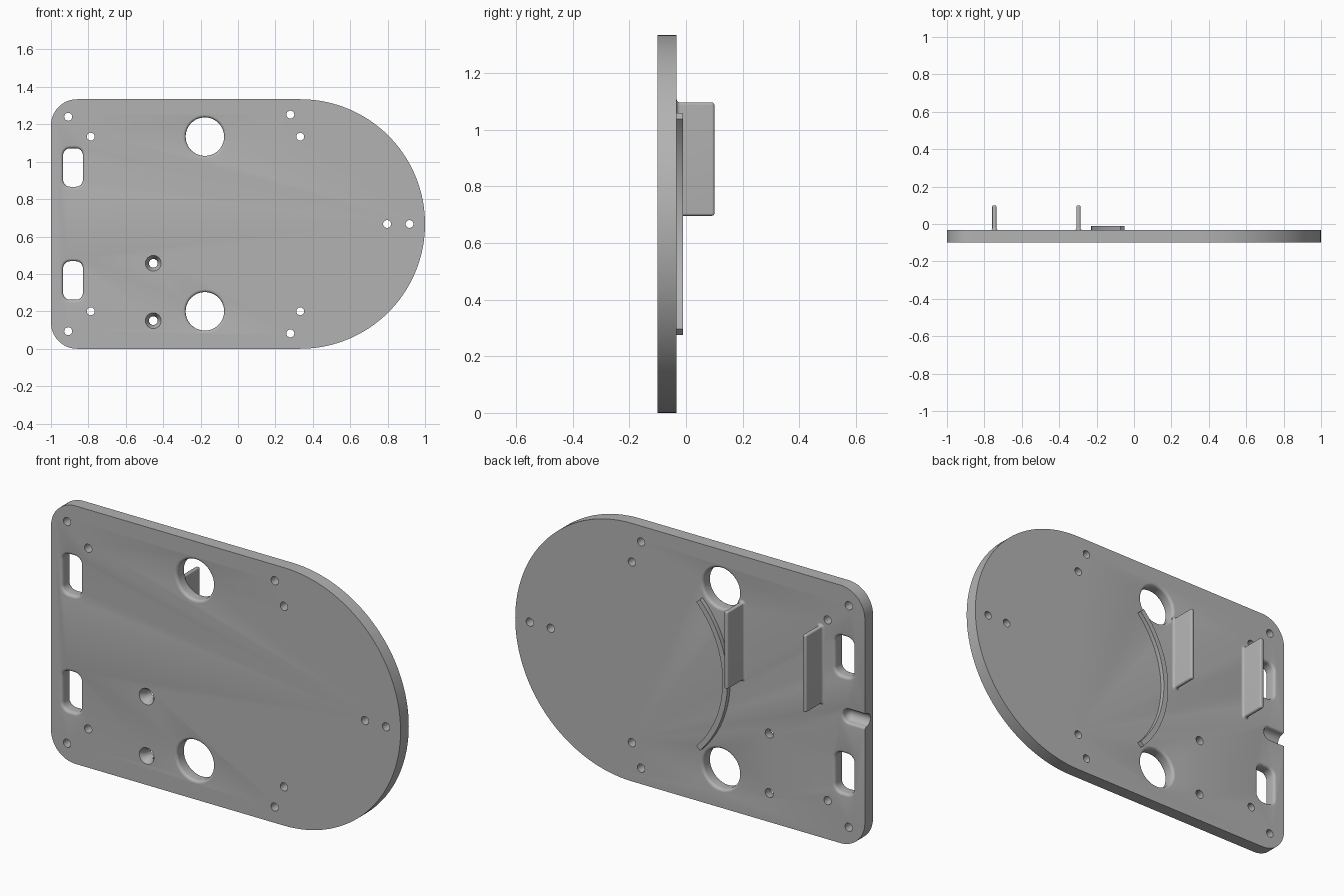
import bpy, bmesh
from math import sin, cos, pi, radians

cube = bpy.data.objects.get("Cube")
if cube:
    bpy.data.objects.remove(cube, do_unlink=True)

grey = bpy.data.materials.new("plain grey")
grey.use_nodes = True
COLOUR = (0.45, 0.45, 0.45, 1)
grey.diffuse_color = COLOUR
grey.node_tree.nodes["Principled BSDF"].inputs["Base Color"].default_value = COLOUR

FRONT, BACK, MID = -0.1, -0.033, 0.667


def arc(cx, cz, r, a, b, n=10):
    """Points along an arc in the x-z plane, angles in degrees."""
    steps = [radians(a + (b - a) * i / n) for i in range(n + 1)]
    return [(cx + r * cos(t), cz + r * sin(t)) for t in steps]


def rounded(cx, cz, w, h, r, grow=0.0):
    """Rounded rectangle outline; a circle when w = h = 2r."""
    dx, dz, r = w / 2 - r, h / 2 - r, max(r + grow, 0.001)
    pts = []
    for i, (sx, sz) in enumerate([(1, 1), (-1, 1), (-1, -1), (1, -1)]):
        # tiny inset keeps neighbouring corner points apart
        pts += arc(cx + sx * dx, cz + sz * dz, r, 90 * i + 0.5, 90 * i + 89.5)
    return pts


def loft(bm, sections):
    """Closed skin through (y, outline) sections."""
    rings = [[bm.verts.new((x, y, z)) for x, z in pts] for y, pts in sections]
    n = len(rings[0])
    for a, b in zip(rings, rings[1:]):
        for i in range(n):
            j = (i + 1) % n
            bm.faces.new((a[i], a[j], b[j], b[i]))
    bm.faces.new(rings[0][::-1])
    bm.faces.new(rings[-1])


def make(name, bm):
    bmesh.ops.recalc_face_normals(bm, faces=bm.faces)
    mesh = bpy.data.meshes.new(name)
    bm.to_mesh(mesh)
    bm.free()
    mesh.materials.append(grey)
    obj = bpy.data.objects.new(name, mesh)
    bpy.context.collection.objects.link(obj)
    return obj


def activate(obj):
    bpy.ops.object.select_all(action='DESELECT')
    obj.select_set(True)
    bpy.context.view_layer.objects.active = obj


def smooth(obj):
    activate(obj)
    bpy.ops.object.shade_smooth_by_angle(angle=radians(35))


def fillet(y, r, side, n=5):
    """(y, grow) steps of a rounded rim that flares towards a face at y."""
    steps = [pi / 2 * i / n for i in range(n + 1)]
    return [(y - side * r * (1 - cos(t)), r * (1 - sin(t))) for t in steps]


# Base plate with one half-round end
bm = bmesh.new()
outline = (arc(0.333, MID, MID, -90, 90, 64)
           + arc(-0.86, 2 * MID - 0.14, 0.14, 90, 180, 16)
           + arc(-0.86, 0.14, 0.14, 180, 270, 16))
loft(bm, [(FRONT, outline), (BACK, outline)])
plate = make("base_plate", bm)

# All cut-outs gathered in one cutter
bm = bmesh.new()
R = 0.015
through = ([(FRONT - 0.05, R)] + fillet(FRONT, R, -1)
           + fillet(BACK, R, 1)[::-1] + [(BACK + 0.05, R)])
for s in (-1, 1):
    # large round holes and rectangular slots with rounded rims
    for x, dz, w, h, r in [(-0.177, 0.467, 0.206, 0.206, 0.103),
                           (-0.882, 0.302, 0.106, 0.206, 0.038)]:
        loft(bm, [(y, rounded(x, MID + s * dz, w, h, r, g)) for y, g in through])
    # small screw holes
    for x, dz in [(-0.908, 0.573), (-0.787, 0.467), (0.28, 0.585), (0.333, 0.467)]:
        loft(bm, [(y, rounded(x, MID + s * dz, 0.042, 0.042, 0.021))
                  for y in (FRONT - 0.05, BACK + 0.05)])
for x in (0.797, 0.917):
    loft(bm, [(y, rounded(x, MID, 0.042, 0.042, 0.021))
              for y in (FRONT - 0.05, BACK + 0.05)])
# countersunk holes
for z in (0.457, 0.15):
    loft(bm, [(y, rounded(-0.453, z, 0.046, 0.046, 0.023, g))
              for y, g in [(FRONT - 0.02, 0.019), (FRONT, 0.019),
                           (FRONT + 0.03, 0), (BACK + 0.05, 0)]])
# half-round cable groove at the straight edge of the back
rim, gr = 0.012, 0.034
groove = [(BACK + 0.05, rim)] + fillet(BACK, rim, 1)
groove += [(BACK - rim - gr * sin(t), gr * (cos(t) - 1))
           for t in [radians(a) for a in (15, 30, 45, 60, 75, 85)]]
loft(bm, [(y, rounded(-1.0, MID, 0.25, 2 * gr, gr, g)) for y, g in groove])
cutter = make("hole_cutter", bm)
cutter.hide_render = True

cut = plate.modifiers.new("holes", 'BOOLEAN')
cut.operation = 'DIFFERENCE'
cut.solver = 'EXACT'
cut.object = cutter
activate(plate)
bpy.ops.object.modifier_apply(modifier=cut.name)
bpy.data.objects.remove(cutter, do_unlink=True)
smooth(plate)

# Curved rib on the back
bm = bmesh.new()
rib = arc(0.333, MID, 0.563, 136, 224, 40) + arc(0.333, MID, 0.535, 224, 136, 40)
loft(bm, [(BACK - 0.005, rib), (-0.01, rib)])
smooth(make("curved_rib", bm))

# Two upright tabs with a filleted foot and rounded tip
profile = [(BACK - 0.005, 0.012)] + fillet(BACK, 0.012, -1)
profile += [(0.1 - 0.008 * (1 - sin(t)), 0.008 * (cos(t) - 1))
            for t in [radians(a) for a in (0, 22, 45, 68, 90)]]
for name, x in [("outer_tab", -0.747), ("inner_tab", -0.297)]:
    bm = bmesh.new()
    loft(bm, [(y, rounded(x, 0.896, 0.022, 0.4, 0.009, g)) for y, g in profile])
    smooth(make(name, bm))
